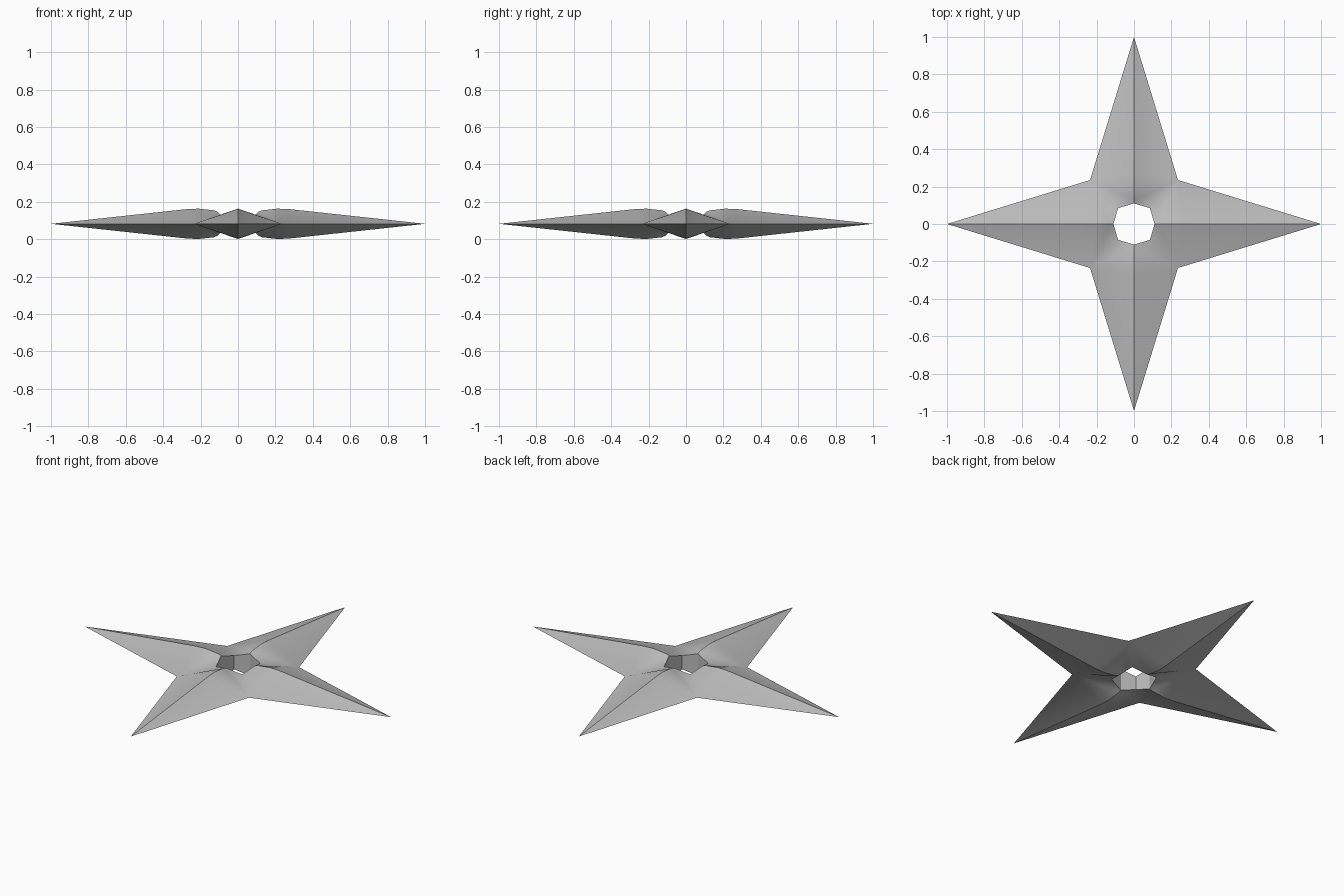
import bpy
import bmesh
from math import pi, radians
from mathutils import Matrix, Vector

cube = bpy.data.objects.get("Cube")
if cube:
    bpy.data.objects.remove(cube, do_unlink=True)

# Plain steel
steel = bpy.data.materials.new("grey_steel")
steel.use_nodes = True
colour = (0.5, 0.5, 0.5, 1)
steel.diffuse_color = colour
steel.node_tree.nodes["Principled BSDF"].inputs["Base Color"].default_value = colour

MID = 0.082                      # height of the cutting edge
# Blade ridge from the centre hole to the tip: distance, height above the edge
RIDGE = [(0.11, 0.065), (0.13, 0.072), (0.21, 0.081), (0.27, 0.079), (1, 0)]
VALLEY = Vector((0.235, 0.235, 0))   # notch between two blades
HOLE = Vector((0.085, 0.085, 0.04))  # hole corner below the notch

bm = bmesh.new()


def add_face(points, matrix, flip):
    verts = [bm.verts.new(matrix @ p) for p in points]
    bm.faces.new(verts[::-1] if flip else verts)


# One eighth of the upper side, mirrored and turned into the whole star
ridge = [Vector((x, 0, z)) for x, z in RIDGE]
outline = [HOLE] + ridge
for turn in range(4):
    for side in (1, -1):
        for up in (1, -1):
            m = (Matrix.Translation((0, 0, MID)) @ Matrix.Rotation(turn * pi / 2, 4, 'Z')
                 @ Matrix.Diagonal((1, side, up, 1)))
            flip = side * up < 0
            for a, b in zip(outline, outline[1:]):
                add_face([VALLEY, a, b], m, flip)
        # Wall of the centre hole
        m = Matrix.Translation((0, 0, MID)) @ Matrix.Rotation(turn * pi / 2, 4, 'Z') @ Matrix.Diagonal((1, side, 1, 1))
        down = Matrix.Diagonal((1, 1, -1))
        add_face([ridge[0], HOLE, down @ HOLE, down @ ridge[0]], m, side < 0)

bmesh.ops.remove_doubles(bm, verts=bm.verts, dist=0.0001)
bmesh.ops.recalc_face_normals(bm, faces=bm.faces)

mesh = bpy.data.meshes.new("four_point_throwing_star")
bm.to_mesh(mesh)
bm.free()
mesh.materials.append(steel)
star = bpy.data.objects.new("four_point_throwing_star", mesh)
bpy.context.collection.objects.link(star)

# Smooth notches, sharp ridges and edges
bpy.ops.object.select_all(action='DESELECT')
star.select_set(True)
bpy.context.view_layer.objects.active = star
bpy.ops.object.shade_smooth_by_angle(angle=radians(30))
